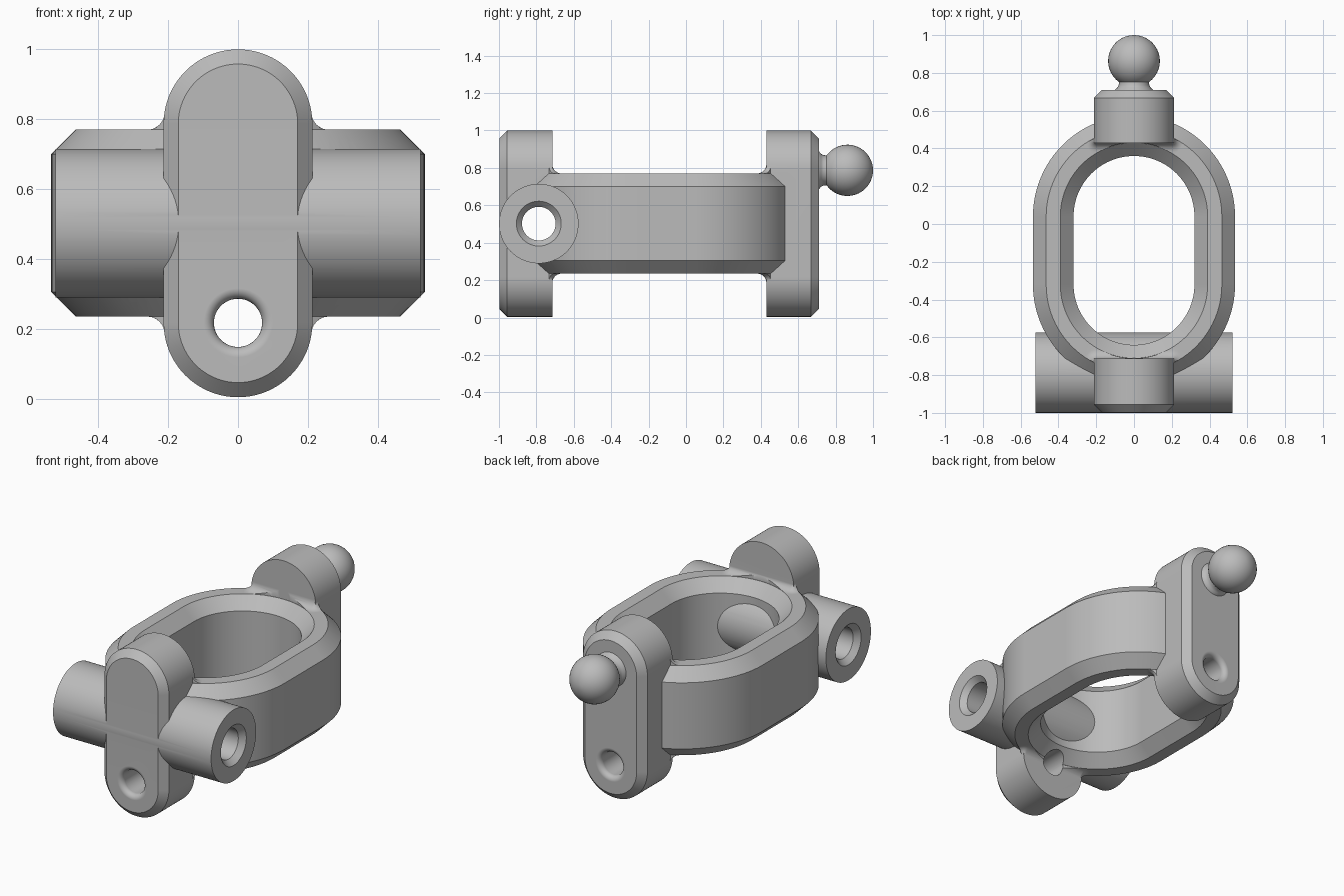
import bpy, bmesh
from math import sin, cos, pi

cube = bpy.data.objects.get("Cube")
if cube:
    bpy.data.objects.remove(cube, do_unlink=True)

GREY = (0.5, 0.5, 0.5, 1)
grey = bpy.data.materials.new("plain_grey")
grey.use_nodes = True
grey.diffuse_color = GREY
grey.node_tree.nodes["Principled BSDF"].inputs["Base Color"].default_value = GREY

# Local (across, along, depth) to world for each depth axis
AXES = {"x": lambda u, v, w: (w, u, v),
        "y": lambda u, v, w: (u, w, v),
        "z": lambda u, v, w: (u, v, w)}


def loft(name, profile, axis, centre, half=(0, 0), closed=False, steps=16):
    """Stack rounded rectangles; profile holds (corner radius, depth)."""
    bm = bmesh.new()
    rings = []
    for r, w in profile:
        ring = []
        for q, (sx, sy) in enumerate([(1, 1), (-1, 1), (-1, -1), (1, -1)]):
            for i in range(steps + 1):
                a = (q + i / steps) * pi / 2
                u = centre[0] + sx * half[0] + r * cos(a)
                v = centre[1] + sy * half[1] + r * sin(a)
                ring.append(bm.verts.new(AXES[axis](u, v, w)))
        rings.append(ring)
    n = len(rings[0])
    pairs = list(zip(rings, rings[1:]))
    if closed:
        pairs.append((rings[-1], rings[0]))
    for a, b in pairs:
        for i in range(n):
            j = (i + 1) % n
            bm.faces.new((a[i], a[j], b[j], b[i]))
    if not closed:
        for k in (0, -1):
            if profile[k][0] > 0:
                bm.faces.new(rings[k])
    bmesh.ops.remove_doubles(bm, verts=bm.verts, dist=1e-5)
    bmesh.ops.recalc_face_normals(bm, faces=bm.faces)
    mesh = bpy.data.meshes.new(name)
    bm.to_mesh(mesh)
    bm.free()
    mesh.materials.append(grey)
    ob = bpy.data.objects.new(name, mesh)
    bpy.context.collection.objects.link(ob)
    return ob


def activate(ob):
    bpy.ops.object.select_all(action="DESELECT")
    ob.select_set(True)
    bpy.context.view_layer.objects.active = ob


def combine(ob, other, operation):
    activate(ob)
    mod = ob.modifiers.new("combine", "BOOLEAN")
    mod.operation = operation
    mod.solver = "EXACT"
    mod.object = other
    bpy.ops.object.modifier_apply(modifier=mod.name)
    bpy.data.objects.remove(other, do_unlink=True)


def finish(ob):
    activate(ob)
    bpy.ops.object.shade_smooth_by_angle(angle=pi / 6)
    ob.modifiers.new("even_shading", "WEIGHTED_NORMAL").keep_sharp = True


quarter = [i * pi / 12 for i in range(7)]
MID = -0.14        # middle of the oval ring along y
MID_Z = 0.502

# Oval ring with chamfered rims
yoke = loft("yoke_frame",
            [(.535, .305), (.535, .7), (.465, .77), (.39, .77),
             (.32, .7), (.32, .305), (.39, .235), (.465, .235)],
            "z", (0, MID), (0, .18), closed=True, steps=24)

# Rounded end blocks, chamfered on their outer faces
for name, inner, outer in (("front_block", -.713, -.998), ("back_block", .43, .71)):
    step = .042 if outer > 0 else -.042
    block = loft(name, [(.213, inner), (.213, outer - step), (.171, outer)],
                 "y", (0, MID_Z), (0, .285), steps=20)
    combine(yoke, block, "UNION")

# Cross barrel
barrel = loft("cross_barrel", [(.2125, -.522), (.2125, .522)],
              "x", (-.787, MID_Z), steps=20)
combine(yoke, barrel, "UNION")

# Concave fillets where the blocks rise from the ring
flare = [(.06 - .05 * cos(a), .05 - .05 * sin(a)) for a in quarter]
skirt_profile = ([(r, .77 + h) for r, h in flare]
                 + [(r, .235 - h) for r, h in reversed(flare)])
for name, y in (("front_fillet", -.855), ("back_fillet", .57)):
    skirt = loft(name, skirt_profile, "z", (0, y), (.2, .13), steps=6)
    band = loft("fillet_limit", [(.464, 0), (.464, 1), (.391, 1), (.391, 0)],
                "z", (0, MID), (0, .18), closed=True, steps=24)
    combine(skirt, band, "INTERSECT")
    combine(yoke, skirt, "UNION")

# Barrel bore with countersunk ends
bore = loft("barrel_bore", [(.12, -.6), (.12, -.522), (.09, -.49),
                            (.09, .49), (.12, .522), (.12, .6)],
            "x", (-.787, MID_Z), steps=12)
combine(yoke, bore, "DIFFERENCE")

# Lower holes through both blocks, with rounded mouths
lip = [(.099 - .03 * sin(a), .03 * cos(a)) for a in quarter]
hole_profile = ([(.099, -1.1)] + [(r, -.968 - d) for r, d in lip]
                + [(r, .68 + d) for r, d in reversed(lip)] + [(.099, .8)])
holes = loft("lower_holes", hole_profile, "y", (0, .217), steps=12)
combine(yoke, holes, "DIFFERENCE")
finish(yoke)

# Ball stud with a flared neck
BALL = .137
stud = [(.11, .69), (.1, .712), (.088, .722), (.081, .735)]
for i in range(21):
    t = .624 + (pi - .624) * i / 20
    stud.append((BALL * sin(t) if i < 20 else 0, .863 - BALL * cos(t)))
finish(loft("ball_stud", stud, "y", (0, .787), steps=10))
